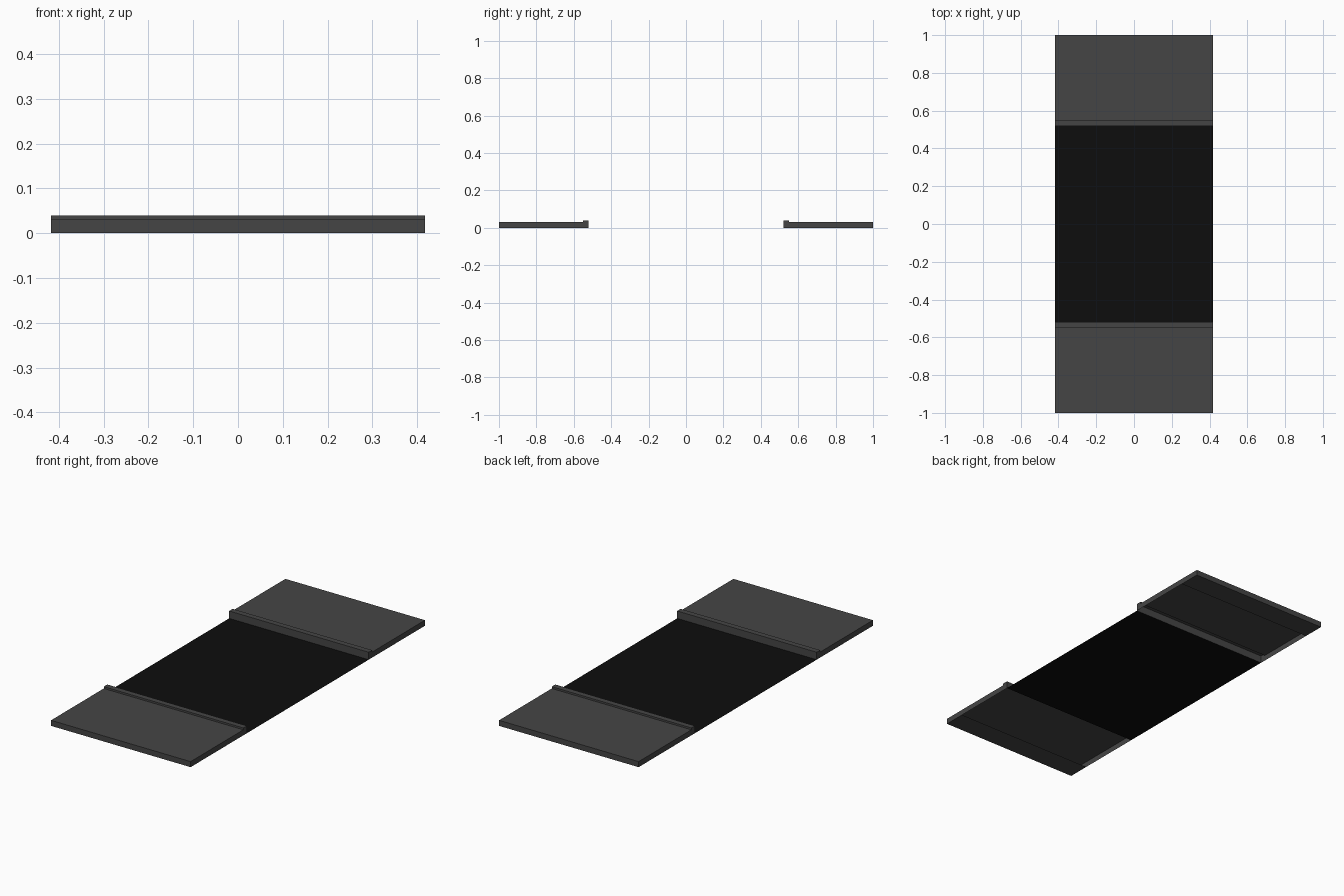
import bpy, bmesh

if "Cube" in bpy.data.objects:
    bpy.data.objects.remove(bpy.data.objects["Cube"])

HALF_W = 0.417


def material(name, value):
    m = bpy.data.materials.new(name)
    m.diffuse_color = (value, value, value, 1)
    m.use_nodes = True
    m.node_tree.nodes["Principled BSDF"].inputs["Base Color"].default_value = m.diffuse_color
    return m


def make_object(name, bm, mat):
    mesh = bpy.data.meshes.new(name)
    bm.to_mesh(mesh)
    bm.free()
    mesh.materials.append(mat)
    ob = bpy.data.objects.new(name, mesh)
    bpy.context.collection.objects.link(ob)
    return ob


dark_grey = material("dark_grey", 0.06)
black = material("black", 0.004)


# End platform: hollow shell with a raised inner lip and a bottom strip at the outer end
def end_platform(name, side):
    profile = [(0.52, 0), (0.52, 0.04), (0.55, 0.04), (0.55, 0.03),
               (1.0, 0.03), (1.0, 0), (0.88, 0)]
    bm = bmesh.new()
    left, right = ([bm.verts.new((x, side * y, z)) for y, z in profile]
                   for x in (-HALF_W, HALF_W))
    # walls, deck and bottom strip; the underside stays open
    for i in range(len(profile) - 1):
        bm.faces.new((left[i], left[i + 1], right[i + 1], right[i]))
    # side walls
    bm.faces.new(left)
    bm.faces.new(right)
    bmesh.ops.recalc_face_normals(bm, faces=bm.faces[:])
    # orient outwards: the deck must face up
    deck = max(bm.faces, key=lambda f: f.calc_area())
    if deck.normal.z < 0:
        bmesh.ops.reverse_faces(bm, faces=bm.faces[:])
    return make_object(name, bm, dark_grey)


end_platform("front_platform", -1)
end_platform("back_platform", 1)

# Thin floor sheet between the platforms
bm = bmesh.new()
bm.faces.new([bm.verts.new((x * HALF_W, y * 0.52, 0))
              for x, y in ((-1, -1), (1, -1), (1, 1), (-1, 1))])
make_object("floor_sheet", bm, black)
